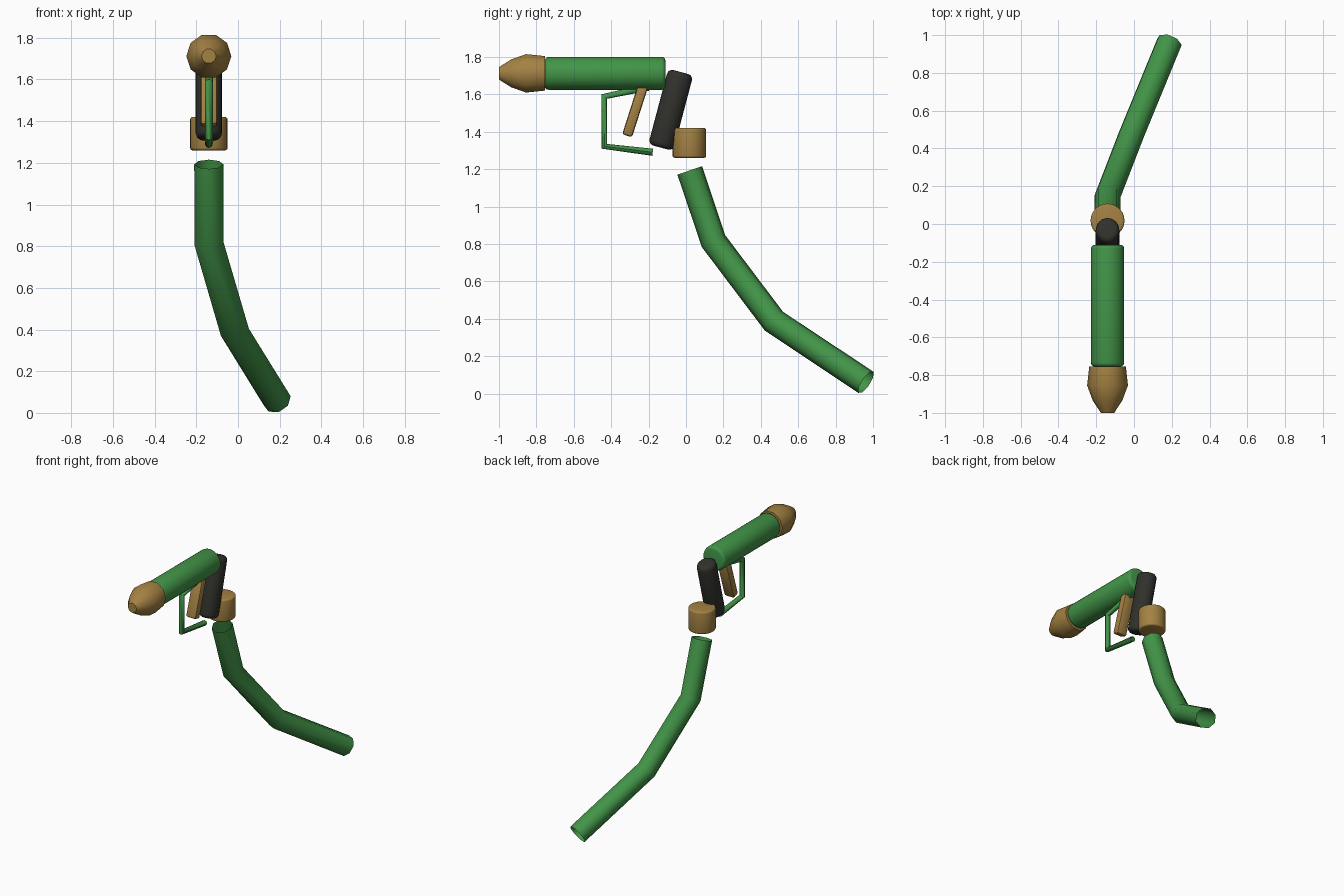
import bpy, bmesh, math
from mathutils import Vector, Matrix

if "Cube" in bpy.data.objects:
    bpy.data.objects.remove(bpy.data.objects["Cube"])

CX = -0.14  # the sprayer sits in this vertical plane


def material(name, rgb):
    m = bpy.data.materials.new(name)
    m.diffuse_color = (*rgb, 1)
    m.use_nodes = True
    m.node_tree.nodes["Principled BSDF"].inputs["Base Color"].default_value = m.diffuse_color
    return m


GREEN = material("green", (0.055, 0.30, 0.065))
BRASS = material("brass", (0.37, 0.22, 0.055))
DARK = material("dark_grey", (0.03, 0.03, 0.025))


def finish(name, bm, mat, angle=40):
    bmesh.ops.recalc_face_normals(bm, faces=bm.faces)
    mesh = bpy.data.meshes.new(name)
    bm.to_mesh(mesh)
    bm.free()
    mesh.materials.append(mat)
    ob = bpy.data.objects.new(name, mesh)
    bpy.context.collection.objects.link(ob)
    bpy.ops.object.select_all(action='DESELECT')
    ob.select_set(True)
    bpy.context.view_layer.objects.active = ob
    bpy.ops.object.shade_smooth_by_angle(angle=math.radians(angle))
    return ob


def revolve(name, start, end, profile, sides, mat, squash=1.0):
    """Rings of (distance along axis, radius), capped at both ends."""
    a, b = Vector(start), Vector(end)
    axis = (b - a).normalized()
    u = Vector((1, 0, 0))
    v = axis.cross(u)
    bm = bmesh.new()
    rings = []
    for d, r in profile:
        rings.append([bm.verts.new(a + axis * d + u * (r * squash * math.cos(t)) + v * (r * math.sin(t)))
                      for t in (2 * math.pi * i / sides for i in range(sides))])
    for p, q in zip(rings, rings[1:]):
        for i in range(sides):
            j = (i + 1) % sides
            bm.faces.new((p[i], p[j], q[j], q[i]))
    bm.faces.new(rings[0])
    bm.faces.new(rings[-1])
    return finish(name, bm, mat)


def rod(name, start, end, r, bevel, sides, mat, squash=1.0):
    """Cylinder with rounded rims."""
    length = (Vector(end) - Vector(start)).length
    arc = [(bevel * (1 - math.cos(t)), r - bevel * (1 - math.sin(t)))
           for t in (math.pi / 2 * i / 3 for i in range(4))]
    profile = arc + [(length - d, rr) for d, rr in reversed(arc)]
    return revolve(name, start, end, profile, sides, mat, squash)


def tube(name, points, r, mat):
    """Open eight-sided tube along a path."""
    cu = bpy.data.curves.new(name + "_path", 'CURVE')
    cu.dimensions = '3D'
    cu.bevel_depth = r
    cu.bevel_resolution = 2
    sp = cu.splines.new('POLY')
    sp.points.add(len(points) - 1)
    for p, co in zip(sp.points, points):
        p.co = (*co, 1)
    tmp = bpy.data.objects.new(name + "_path", cu)
    bpy.context.collection.objects.link(tmp)
    bpy.context.view_layer.update()
    mesh = bpy.data.meshes.new_from_object(tmp.evaluated_get(bpy.context.evaluated_depsgraph_get()))
    bpy.data.objects.remove(tmp)
    bm = bmesh.new()
    bm.from_mesh(mesh)
    bpy.data.meshes.remove(mesh)
    return finish(name, bm, mat, 50)


# Barrel and spray head
rod("barrel", (CX, -0.755, 1.712), (CX, -0.11, 1.712), 0.088, 0.02, 24, GREEN)
revolve("spray_head", (CX, -0.755, 1.712), (CX, -1.0, 1.712),
        [(0, 0.097), (0.1, 0.108), (0.18, 0.078), (0.245, 0.035)], 10, BRASS)

# Handle and hose coupling
rod("handle", (CX, -0.135, 1.315), (CX, -0.028, 1.719), 0.069, 0.028, 24, DARK, 0.91)
rod("coupling", (CX, 0.018, 1.26), (CX, 0.018, 1.42), 0.09, 0.012, 24, BRASS)

# Trigger: slim bevelled bar
bm = bmesh.new()
top, bottom = Vector((CX, -0.228, 1.65)), Vector((CX, -0.315, 1.378))
d = top - bottom
bmesh.ops.create_cube(bm, size=1, matrix=Matrix.Translation((top + bottom) / 2)
                      @ d.to_track_quat('Z', 'Y').to_matrix().to_4x4()
                      @ Matrix.Diagonal((0.08, 0.055, d.length, 1)))
bmesh.ops.bevel(bm, geom=bm.edges[:], offset=0.014, segments=2, profile=0.5, affect='EDGES')
finish("trigger", bm, BRASS)

# Trigger guard and hose
tube("trigger_guard", [(CX, -0.2, 1.638), (CX, -0.437, 1.588), (CX, -0.437, 1.322), (CX, -0.178, 1.29)],
     0.019, GREEN)
tube("hose", [(CX, 0.02, 1.193), (CX, 0.147, 0.815), (-0.015, 0.47, 0.387), (0.187, 0.962, 0.06)],
     0.07, GREEN)
